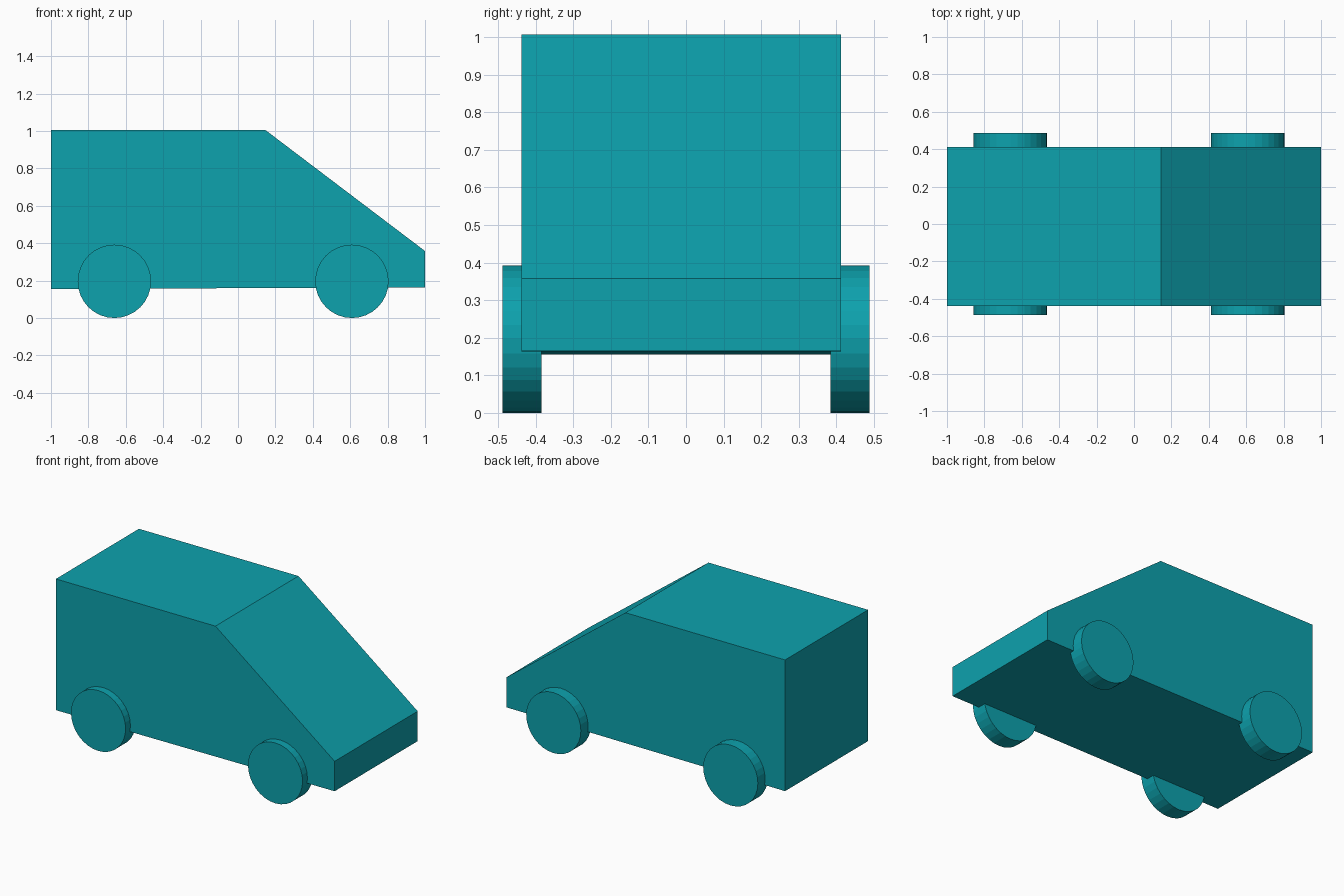
import bpy, bmesh
from math import radians
from mathutils import Matrix

if "Cube" in bpy.data.objects:
    bpy.data.objects.remove(bpy.data.objects["Cube"])

paint = bpy.data.materials.new("teal")
paint.diffuse_color = (0.004, 0.36, 0.42, 1)
paint.use_nodes = True
paint.node_tree.nodes["Principled BSDF"].inputs["Base Color"].default_value = paint.diffuse_color


def add_object(name, bm):
    bmesh.ops.recalc_face_normals(bm, faces=bm.faces)
    mesh = bpy.data.meshes.new(name)
    bm.to_mesh(mesh)
    bm.free()
    mesh.materials.append(paint)
    obj = bpy.data.objects.new(name, mesh)
    bpy.context.collection.objects.link(obj)
    return obj


# Van body: side profile (x, z) extruded across the width
Y_NEAR, Y_FAR = -0.438, 0.413
profile = [(-1, 0.155), (1, 0.164), (1, 0.358), (0.145, 1.006), (-1, 1.006)]
bm = bmesh.new()
side = bm.faces.new([bm.verts.new((x, Y_NEAR, z)) for x, z in profile])
ext = bmesh.ops.extrude_face_region(bm, geom=[side], use_keep_orig=True)
verts = [v for v in ext["geom"] if isinstance(v, bmesh.types.BMVert)]
bmesh.ops.translate(bm, verts=verts, vec=(0, Y_FAR - Y_NEAR, 0))
add_object("van_body", bm)

# Four solid disc wheels
RADIUS, WIDTH = 0.196, 0.103
for end, x in (("rear", -0.661), ("front", 0.609)):
    for label, sign in (("right", -1), ("left", 1)):
        bm = bmesh.new()
        bmesh.ops.create_cone(bm, cap_ends=True, segments=32, radius1=RADIUS,
                              radius2=RADIUS, depth=WIDTH,
                              matrix=Matrix.Rotation(radians(90), 4, 'X'))
        wheel = add_object(f"{end}_{label}_wheel", bm)
        wheel.location = (x, sign * 0.436, RADIUS)
